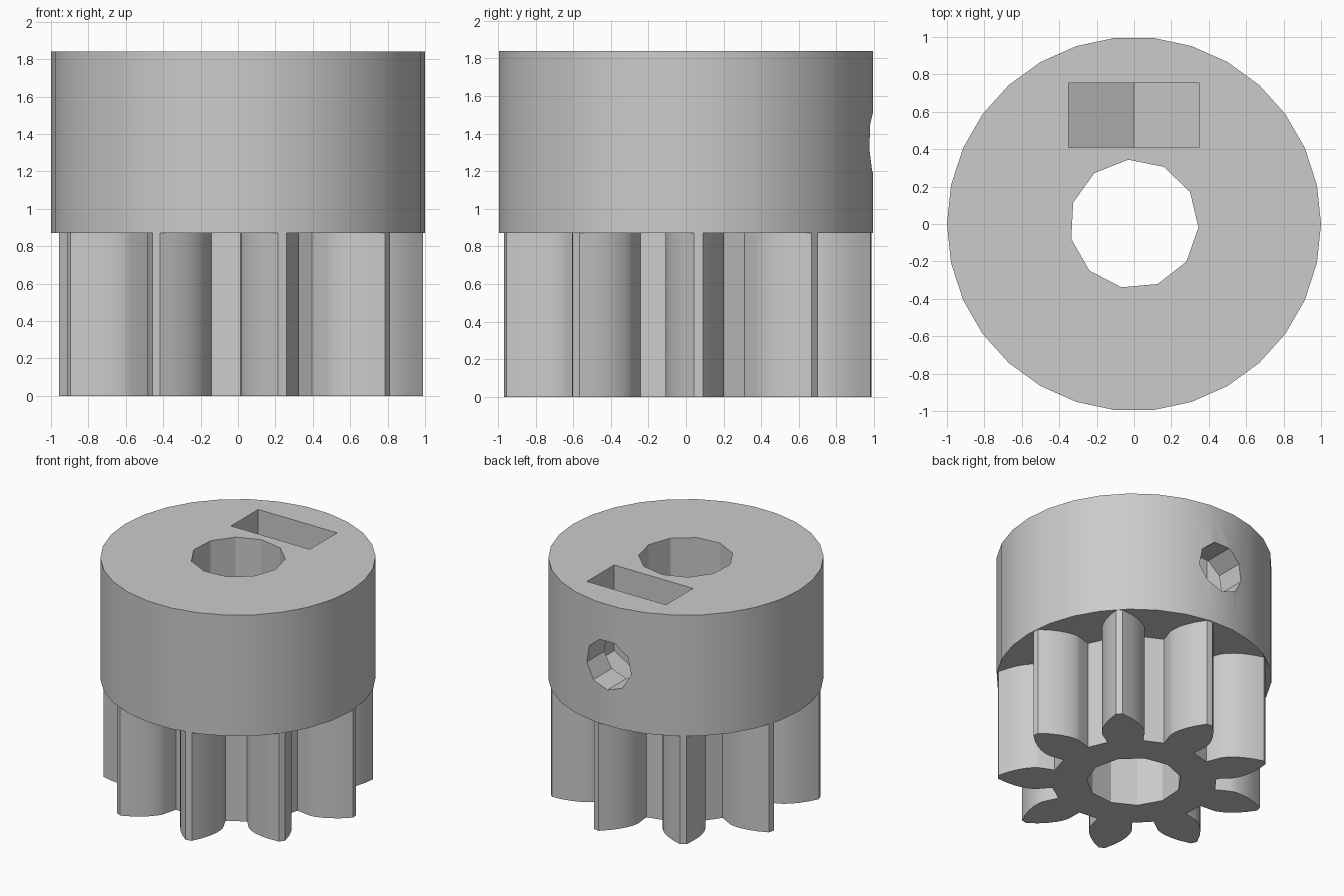
import bpy, bmesh, math
from math import cos, sin, tan, acos, radians, pi
from mathutils import Matrix

cube = bpy.data.objects.get("Cube")
if cube:
    bpy.data.objects.remove(cube, do_unlink=True)

grey = bpy.data.materials.new("plain grey")
grey.use_nodes = True
COLOUR = (0.6, 0.6, 0.6, 1)
grey.diffuse_color = COLOUR
grey.node_tree.nodes["Principled BSDF"].inputs["Base Color"].default_value = COLOUR

HEIGHT, SHOULDER = 1.84, 0.87
BORE = 0.345
SCREW_Z = (HEIGHT + SHOULDER) / 2


def ring(radius, sides, start=0):
    return [(radius * cos(radians(start) + 2 * pi * i / sides),
             radius * sin(radians(start) + 2 * pi * i / sides)) for i in range(sides)]


def prism(name, outline, low, high, matrix=Matrix()):
    """Extrude a flat outline from low to high along z, then transform it."""
    bm = bmesh.new()
    face = bm.faces.new([bm.verts.new((x, y, low)) for x, y in outline])
    top = bmesh.ops.extrude_face_region(bm, geom=[face])["geom"]
    bmesh.ops.translate(bm, vec=(0, 0, high - low),
                        verts=[v for v in top if isinstance(v, bmesh.types.BMVert)])
    bmesh.ops.transform(bm, matrix=matrix, verts=bm.verts)
    bmesh.ops.recalc_face_normals(bm, faces=bm.faces)
    mesh = bpy.data.meshes.new(name)
    bm.to_mesh(mesh)
    bm.free()
    mesh.materials.append(grey)
    obj = bpy.data.objects.new(name, mesh)
    bpy.context.collection.objects.link(obj)
    return obj


def combine(target, tool, operation):
    """Apply a boolean and discard the tool."""
    mod = target.modifiers.new(operation, "BOOLEAN")
    mod.operation, mod.object, mod.solver = operation, tool, "EXACT"
    bpy.context.view_layer.objects.active = target
    bpy.ops.object.modifier_apply(modifier=mod.name)
    bpy.data.objects.remove(tool, do_unlink=True)


def gear_outline(teeth=9, tip=0.99, root=0.6, pressure=radians(28), turn=radians(3.8), steps=6):
    """Involute teeth with radial flanks below the base circle."""
    pitch = tip * teeth / (teeth + 2)
    base = pitch * cos(pressure)
    base_angle = pi / (2 * teeth) + tan(pressure) - pressure
    flank = [(root, base_angle)]
    for i in range(steps + 1):
        r = base + (tip - base) * (i / steps) ** 1.5
        a = acos(min(1, base / r))
        flank.append((r, base_angle - (tan(a) - a)))
    tooth = [(r, -a) for r, a in flank] + flank[::-1]
    return [(r * cos(a + turn + 2 * pi * k / teeth), r * sin(a + turn + 2 * pi * k / teeth))
            for k in range(teeth) for r, a in tooth]


# Toothed lower part and round collar, joined into one solid
pinion = prism("pinion_gear", ring(1, 30), SHOULDER, HEIGHT)
combine(pinion, prism("teeth", gear_outline(), 0, SHOULDER + 0.02), "UNION")

# Nut pocket: straight slot from the top, ending in a hexagon point
half, near, far = 0.35, 0.41, 0.755
point = half / cos(pi / 6)
pocket = [(-half, HEIGHT + 0.1), (-half, SCREW_Z - point / 2), (0, SCREW_Z - point),
          (half, SCREW_Z - point / 2), (half, HEIGHT + 0.1)]
upright = Matrix.Rotation(pi / 2, 4, "X")
combine(pinion, prism("nut_pocket", pocket, -far, -near, upright), "DIFFERENCE")

# Shaft bore and the set screw hole reaching it from the back
combine(pinion, prism("bore", ring(BORE, 11, -3), -0.1, HEIGHT + 0.1), "DIFFERENCE")
screw = Matrix.Translation((0, 0, SCREW_Z)) @ upright
combine(pinion, prism("screw_hole", ring(0.2, 9, -90), -1.2, -0.1, screw), "DIFFERENCE")

# Smooth round walls, crisp edges
bpy.ops.object.select_all(action="DESELECT")
pinion.select_set(True)
bpy.context.view_layer.objects.active = pinion
bpy.ops.object.shade_smooth_by_angle(angle=radians(30))
